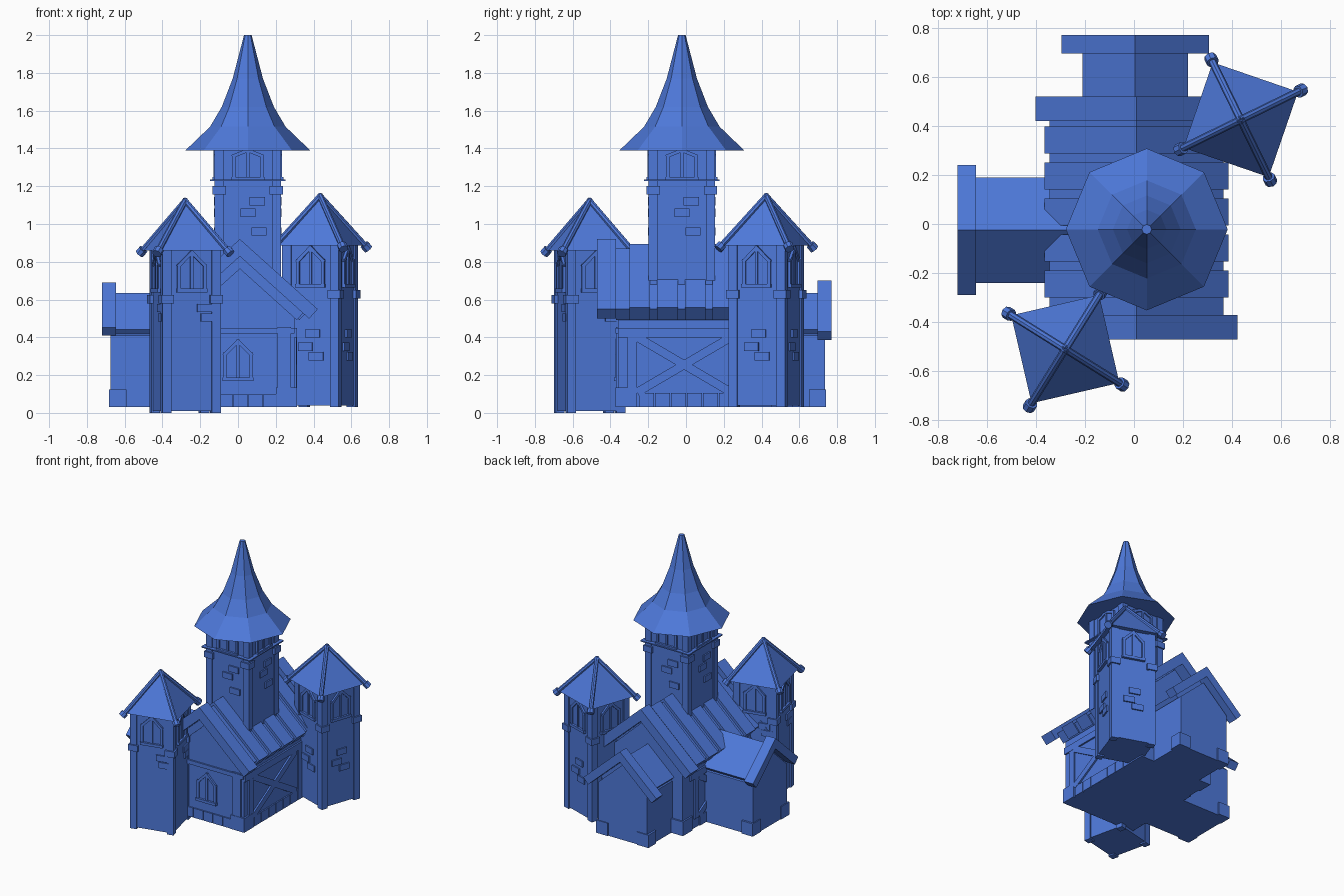
import bpy, bmesh, math
from mathutils import Matrix, Vector

if "Cube" in bpy.data.objects:
    bpy.data.objects.remove(bpy.data.objects["Cube"])

blue = bpy.data.materials.new("castle_blue")
blue.use_nodes = True
blue.diffuse_color = (0.076, 0.19, 0.70, 1)
blue.node_tree.nodes["Principled BSDF"].inputs["Base Color"].default_value = blue.diffuse_color
WORLD = Matrix.Identity(4)


def move(x, y, z=0, turn=0):
    return Matrix.Translation((x, y, z)) @ Matrix.Rotation(math.radians(turn), 4, "Z")


def finish(bm, name):
    bmesh.ops.recalc_face_normals(bm, faces=bm.faces)
    mesh = bpy.data.meshes.new(name)
    bm.to_mesh(mesh)
    bm.free()
    mesh.materials.append(blue)
    obj = bpy.data.objects.new(name, mesh)
    bpy.context.collection.objects.link(obj)
    return obj


def prism(bm, frame, pts, y0, y1):
    """Extrude an x-z outline from y0 to y1."""
    a = [bm.verts.new(frame @ Vector((x, y0, z))) for x, z in pts]
    b = [bm.verts.new(frame @ Vector((x, y1, z))) for x, z in pts]
    bm.faces.new(a)
    bm.faces.new(b[::-1])
    for i in range(len(a)):
        j = (i + 1) % len(a)
        bm.faces.new((a[i], b[i], b[j], a[j]))


def box(bm, frame, x0, x1, y0, y1, z0, z1):
    prism(bm, frame, [(x0, z0), (x1, z0), (x1, z1), (x0, z1)], y0, y1)


def beam(bm, frame, p, q, width, y0, y1):
    """Straight bar between two x-z points."""
    p, q = Vector(p), Vector(q)
    d = (q - p).normalized() * width / 2
    n = Vector((-d.y, d.x))
    prism(bm, frame, [p + n - d, p - n - d, q - n + d, q + n + d], y0, y1)


def rod(bm, frame, p, q, radius):
    p, q = frame @ Vector(p), frame @ Vector(q)
    turn = (q - p).to_track_quat("Z", "Y").to_matrix().to_4x4()
    bmesh.ops.create_cone(bm, cap_ends=True, segments=8, radius1=radius, radius2=radius,
                          depth=(q - p).length, matrix=Matrix.Translation((p + q) / 2) @ turn)


def chevron(bm, frame, half, ridge, thick, y0, y1, slope=0.9):
    """Bent roof slab with ends cut square to the slope."""
    c = 1 / math.hypot(1, slope)
    end = ridge - slope * half
    hx, hz = half - thick * slope * c, end - thick * c
    prism(bm, frame, [(0, ridge), (half, end), (hx, hz), (0, ridge - thick / c),
                      (-hx, hz), (-half, end)], y0, y1)


def gable(bm, frame, half, eave, top, y0, y1):
    prism(bm, frame, [(-half, 0.03), (half, 0.03), (half, eave), (0, top), (-half, eave)], y0, y1)


def window(bm, frame, w=0.07, h=0.13, peak=0.20):
    """Pointed frame with a middle bar; outward is -y."""
    outline = [(-w, 0), (-w, h), (0, peak), (w, h), (w, 0)]
    prism(bm, frame, outline, -0.004, 0.01)
    for p, q in zip(outline, outline[1:]):
        beam(bm, frame, p, q, 0.018, -0.014, 0.01)
    beam(bm, frame, (0, 0), (0, peak), 0.016, -0.012, 0.01)
    box(bm, frame, -w - 0.012, w + 0.012, -0.02, 0.01, -0.012, 0.008)


def bricks(bm, frame, spots):
    for x, z in spots:
        box(bm, frame, x - 0.04, x + 0.04, -0.01, 0.01, z - 0.022, z + 0.022)


# Main hall: walls, roof and raised roof strips
hall = move(0.01, 0)
bm = bmesh.new()
gable(bm, hall, 0.29, 0.55, 0.82, -0.36, 0.44)
finish(bm, "hall_walls")

bm = bmesh.new()
chevron(bm, hall, 0.355, 0.87, 0.08, -0.37, 0.42)
finish(bm, "hall_roof")
bm = bmesh.new()
for i in range(5):
    y = -0.30 + i * 0.147
    chevron(bm, hall, 0.375, 0.895, 0.09, y, y + 0.11)
finish(bm, "roof_strips")
bm = bmesh.new()
for y in (-0.47, 0.42):
    chevron(bm, hall, 0.412, 0.92, 0.068, y, y + 0.10)
finish(bm, "hall_gable_boards")

# Hall timber frame, base stones and window
front = move(0.01, -0.36)
side = move(0.30, 0, 0, 90)
far_side = move(-0.28, 0, 0, -90)
bm = bmesh.new()
box(bm, front, -0.29, 0.29, -0.012, 0.01, 0.42, 0.45)
for s in (-1, 1):
    beam(bm, front, (s * 0.235, 0.10), (s * 0.235, 0.42), 0.07, -0.01, 0.01)
for wall in (side, far_side):
    box(bm, wall, -0.36, 0.44, -0.012, 0.01, 0.40, 0.45)
    for x in (-0.31, 0.27):
        box(bm, wall, x, x + 0.05, -0.01, 0.01, 0.10, 0.42)
    beam(bm, wall, (-0.24, 0.12), (0.22, 0.39), 0.045, -0.012, 0.01)
    beam(bm, wall, (-0.24, 0.39), (0.22, 0.12), 0.045, -0.012, 0.01)
finish(bm, "timber_frame")

bm = bmesh.new()
for i in range(7):
    box(bm, front, -0.275 + i * 0.08, -0.20 + i * 0.08, -0.01, 0.02, 0.03, 0.10)
    for wall in (side, far_side):
        box(bm, wall, -0.25 + i * 0.085, -0.17 + i * 0.085, -0.01, 0.02, 0.03, 0.105)
for s in (-1, 1):
    box(bm, hall, s * 0.19, s * 0.302, -0.373, -0.26, 0.03, 0.135)
    box(bm, hall, s * 0.19, s * 0.302, 0.34, 0.453, 0.03, 0.135)
finish(bm, "hall_base_stones")

bm = bmesh.new()
window(bm, move(0, -0.36, 0.18))
finish(bm, "hall_window")


def wing(name, frame, start, wall_end, board, half_board, ridge):
    """Gabled side building running along local +y."""
    bm = bmesh.new()
    gable(bm, frame, 0.20, 0.41, 0.59, start, wall_end)
    finish(bm, name + "_walls")
    bm = bmesh.new()
    chevron(bm, frame, 0.215, 0.635, 0.05, start, board)
    finish(bm, name + "_roof")
    bm = bmesh.new()
    chevron(bm, frame, half_board, ridge, 0.058, board, board + 0.075)
    finish(bm, name + "_gable_boards")
    bm = bmesh.new()
    for s in (-1, 1):
        box(bm, frame, s * 0.12, s * 0.215, wall_end - 0.085, wall_end + 0.007, 0.03, 0.125)
    finish(bm, name + "_corner_stones")


wing("back_wing", move(0.005, 0), 0.30, 0.735, 0.695, 0.30, 0.70)
wing("right_wing", move(0, -0.025, 0, 90), 0.15, 0.675, 0.645, 0.265, 0.69)


def tower_body(name, frame, half, z0, z1, band):
    """Square shaft with corner posts, each wrapped by a band block."""
    bm = bmesh.new()
    box(bm, frame, -half, half, -half, half, z0 + 0.01, z1)
    finish(bm, name + "_shaft")
    bm = bmesh.new()
    for sx in (-1, 1):
        for sy in (-1, 1):
            for inner, outer, lo, hi in ((0.04, 0.008, z0, z1), (0.052, 0.018, band, band + 0.045)):
                box(bm, frame, sx * (half - inner), sx * (half + outer),
                    sy * (half - inner), sy * (half + outer), lo, hi)
    finish(bm, name + "_corner_posts")


def corner_tower(name, frame, z0, eave, spots):
    half = 0.15
    tower_body(name, frame, half, z0, eave + 0.01, eave - 0.28)
    bm = bmesh.new()
    for k in range(4):
        face = frame @ Matrix.Rotation(k * math.pi / 2, 4, "Z") @ move(0, -half)
        window(bm, face @ move(0, 0, eave - 0.21))
        bricks(bm, face, spots)
    finish(bm, name + "_windows_and_bricks")
    # Pyramid roof with ridge poles and end knobs
    bm = bmesh.new()
    turn = Matrix.Rotation(math.pi / 4, 4, "Z")
    bmesh.ops.create_cone(bm, cap_ends=True, segments=4, radius1=0.26, radius2=0.005, depth=0.26,
                          matrix=frame @ Matrix.Translation((0, 0, eave + 0.13)) @ turn)
    finish(bm, name + "_roof")
    bm = bmesh.new()
    for k in range(4):
        pole = frame @ Matrix.Rotation(math.pi / 4 + k * math.pi / 2, 4, "Z")
        foot, top = Vector((0.278, 0, eave - 0.012)), Vector((-0.005, 0, eave + 0.268))
        rod(bm, pole, foot, top, 0.016)
        d = (top - foot).normalized()
        rod(bm, pole, foot - d * 0.008, foot + d * 0.025, 0.026)
    finish(bm, name + "_roof_poles")


corner_tower("front_tower", move(-0.28, -0.51, 0, 13), 0.0, 0.86, [(0.07, 0.555), (0.09, 0.505)])
corner_tower("back_tower", move(0.435, 0.425, 0, -19), 0.03, 0.885,
             [(0.01, 0.42), (-0.03, 0.35), (0.03, 0.30)])

# Tall middle tower
middle = move(0.052, -0.022)
tower_body("middle_tower", middle, 0.168, 0.70, 1.39, 1.155)
bm = bmesh.new()
box(bm, middle, -0.168, 0.168, -0.168, 0.168, 0.40, 0.72)
finish(bm, "middle_tower_foot")
bm = bmesh.new()
for k in range(4):
    face = middle @ Matrix.Rotation(k * math.pi / 2, 4, "Z") @ move(0, -0.168)
    window(bm, face @ move(0, 0, 1.24), 0.075, 0.12, 0.15)
    box(bm, face, -0.20, 0.20, -0.03, 0.01, 1.228, 1.236)
    bricks(bm, face, [(0.05, 1.12), (0.0, 1.06), (0.06, 0.96)])
finish(bm, "middle_tower_windows_and_bricks")

# Flared eight-sided spire
bm = bmesh.new()
profile = [(0.33, 1.39), (0.20, 1.515), (0.138, 1.62), (0.08, 1.77), (0.02, 2.0)]
rings = [[bm.verts.new(middle @ Vector((r * math.cos(a * math.pi / 4), r * math.sin(a * math.pi / 4), z)))
          for a in range(8)] for r, z in profile]
for low, high in zip(rings, rings[1:]):
    for i in range(8):
        j = (i + 1) % 8
        bm.faces.new((low[i], low[j], high[j], high[i]))
bm.faces.new(rings[0][::-1])
bm.faces.new(rings[-1])
finish(bm, "middle_tower_spire")
